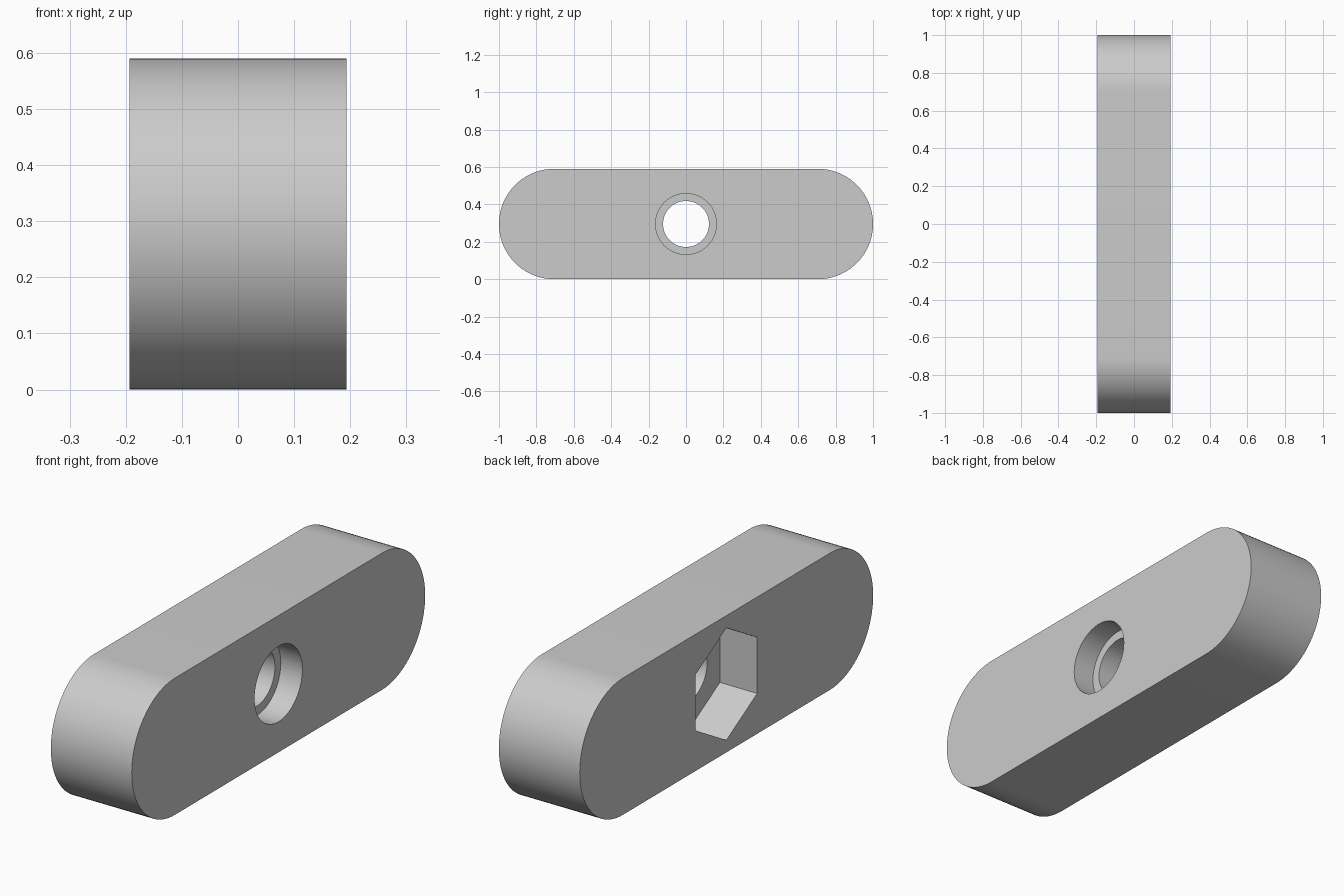
import bpy, bmesh, math
from mathutils import Matrix

HALF_X, RADIUS, STRAIGHT = 0.193, 0.295, 0.705

cube = bpy.data.objects.get("Cube")
if cube:
    bpy.data.objects.remove(cube, do_unlink=True)

grey = bpy.data.materials.new("light_grey")
grey.use_nodes = True
colour = (0.6, 0.6, 0.6, 1)
grey.diffuse_color = colour
grey.node_tree.nodes["Principled BSDF"].inputs["Base Color"].default_value = colour


def prism(name, outline, x0, x1):
    """Extrude a (y, z) outline along x from x0 to x1."""
    bm = bmesh.new()
    face = bm.faces.new([bm.verts.new((x0, y, z)) for y, z in outline])
    side = bmesh.ops.extrude_face_region(bm, geom=[face])["geom"]
    verts = [v for v in side if isinstance(v, bmesh.types.BMVert)]
    bmesh.ops.translate(bm, verts=verts, vec=(x1 - x0, 0, 0))
    bmesh.ops.recalc_face_normals(bm, faces=bm.faces)
    mesh = bpy.data.meshes.new(name)
    bm.to_mesh(mesh)
    bm.free()
    mesh.materials.append(grey)
    obj = bpy.data.objects.new(name, mesh)
    bpy.context.collection.objects.link(obj)
    return obj


def ring(radius, sides):
    """Regular outline with one corner pointing straight up."""
    steps = [2 * math.pi * i / sides for i in range(sides)]
    return [(radius * math.sin(a), RADIUS + radius * math.cos(a)) for a in steps]


# Bar with fully rounded ends
outline = []
for end in (1, -1):
    for i in range(49):
        a = math.pi * (i / 48 - 0.5)
        outline.append((end * (STRAIGHT + RADIUS * math.cos(a)),
                        RADIUS + end * RADIUS * math.sin(a)))
bar = prism("rounded_bar", outline, -HALF_X, HALF_X)

# Through hole, round counterbore and hexagonal nut pocket
cutters = [
    prism("bolt_hole_cutter", ring(0.123, 64), -0.3, 0.3),
    prism("counterbore_cutter", ring(0.163, 64), HALF_X - 0.103, 0.3),
    prism("nut_pocket_cutter", ring(0.242, 6), -0.3, -HALF_X + 0.178),
]
bpy.context.view_layer.objects.active = bar
for cutter in cutters:
    cutter.hide_render = True
    cut = bar.modifiers.new(cutter.name, "BOOLEAN")
    cut.operation = "DIFFERENCE"
    cut.solver = "EXACT"
    cut.object = cutter
    bpy.ops.object.modifier_apply(modifier=cut.name)
    bpy.data.objects.remove(cutter, do_unlink=True)

# Smooth the curved walls, keep the rims sharp
bpy.ops.object.select_all(action="DESELECT")
bar.select_set(True)
bpy.ops.object.shade_smooth_by_angle(angle=math.radians(30))
